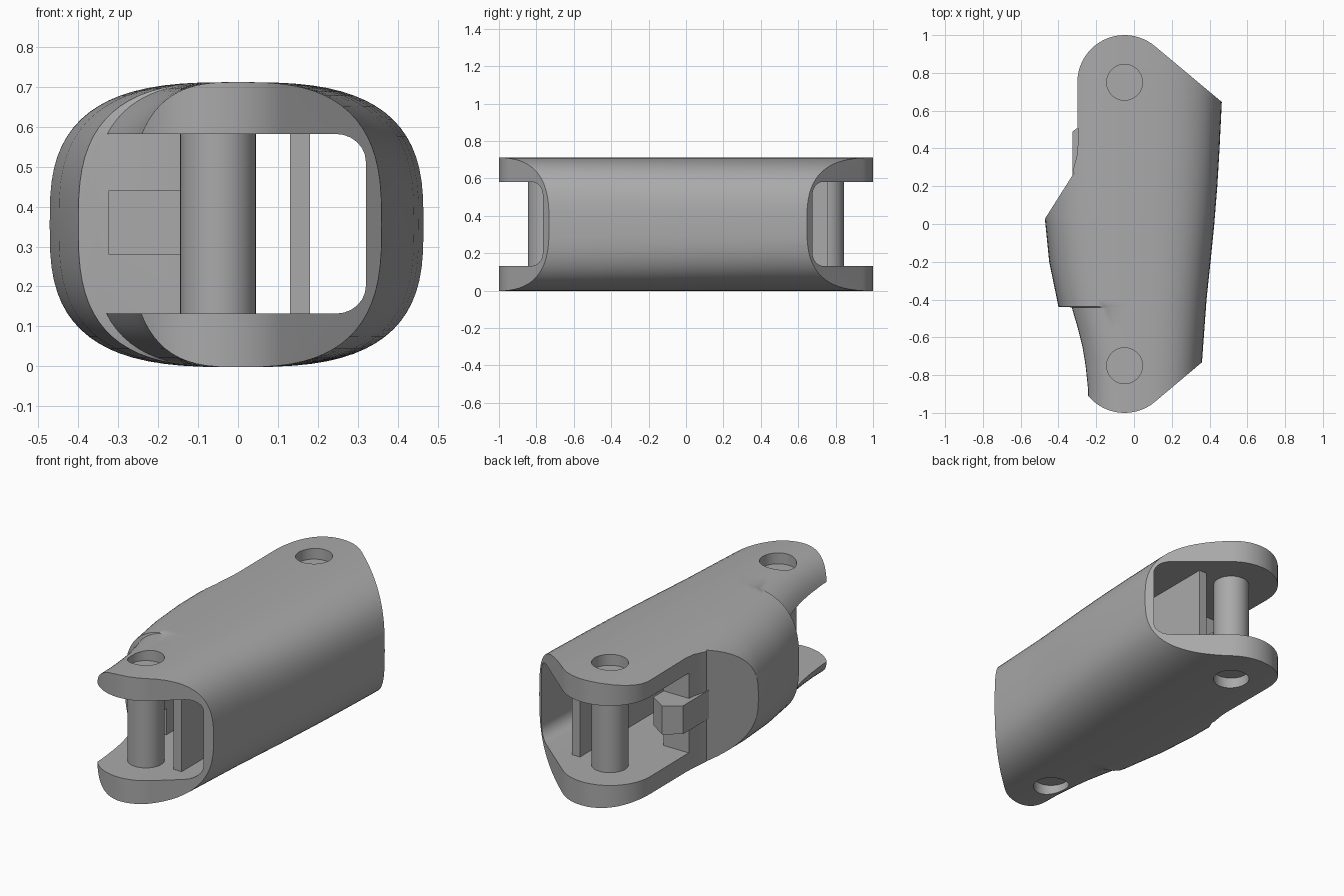
import bpy, bmesh, math

if "Cube" in bpy.data.objects:
    bpy.data.objects.remove(bpy.data.objects["Cube"])

grey = bpy.data.materials.new("plain grey")
grey.diffuse_color = (0.40, 0.40, 0.40, 1)
grey.use_nodes = True
grey.node_tree.nodes["Principled BSDF"].inputs["Base Color"].default_value = grey.diffuse_color


def loft(name, rings):
    """Closed solid through a list of equal-length rings of points."""
    bm = bmesh.new()
    vs = [[bm.verts.new(p) for p in r] for r in rings]
    n = len(rings[0])
    for a, b in zip(vs, vs[1:]):
        for i in range(n):
            j = (i + 1) % n
            bm.faces.new((a[i], a[j], b[j], b[i]))
    bm.faces.new(vs[0])
    bm.faces.new(vs[-1])
    bmesh.ops.recalc_face_normals(bm, faces=bm.faces)
    me = bpy.data.meshes.new(name)
    bm.to_mesh(me)
    bm.free()
    me.materials.append(grey)
    ob = bpy.data.objects.new(name, me)
    bpy.context.collection.objects.link(ob)
    return ob


def prism(name, outline, z0, z1):
    return loft(name, [[(x, y, z) for x, y in outline] for z in (z0, z1)])


def box(name, x0, x1, y0, y1, z0, z1):
    return prism(name, [(x0, y0), (x1, y0), (x1, y1), (x0, y1)], z0, z1)


def arc(cx, cy, r, a0, a1, n):
    return [(cx + r * math.cos(math.radians(a0 + (a1 - a0) * i / n)),
             cy + r * math.sin(math.radians(a0 + (a1 - a0) * i / n))) for i in range(n + 1)]


def lerp(table, y):
    for (y0, v0), (y1, v1) in zip(table, table[1:]):
        if y <= y1:
            return v0 + (v1 - v0) * (y - y0) / (y1 - y0)
    return table[-1][1]


def smooth(ob, angle=30):
    bpy.ops.object.select_all(action='DESELECT')
    ob.select_set(True)
    bpy.context.view_layer.objects.active = ob
    bpy.ops.object.shade_smooth_by_angle(angle=math.radians(angle))


# Half widths along the length, left and right
RIGHT = [(-1.2, .325), (-.73, .36), (-.4, .384), (-.2, .405), (0, .425),
         (.2, .441), (.4, .453), (.65, .465), (1.2, .48)]
LEFT = [(-1.2, .26), (-.87, .27), (-.75, .284), (-.65, .302), (-.55, .33), (-.442, .365),
        (-.438, .40), (-.2, .449), (.03, .472), (.3, .475), (1.2, .475)]
MID, HALF, POWER = .355, .357, 2.9
LOW, HIGH = .132, .582


def section(y, n=72):
    ring = []
    for i in range(n):
        t = 2 * math.pi * i / n
        c, s = math.cos(t), math.sin(t)
        w = lerp(RIGHT if c > 0 else LEFT, y)
        ring.append((math.copysign(abs(c) ** (2 / POWER), c) * w, y,
                     MID + math.copysign(abs(s) ** (2 / POWER), s) * HALF))
    return ring


def cavity_section(y):
    r = .07
    x = lerp(RIGHT, y) - .037 - r
    pts = [(-.14, LOW)] + arc(x, LOW + r, r, -90, 0, 6) + arc(x, HIGH - r, r, 0, 90, 6) + [(-.14, HIGH)]
    return [(px, y, pz) for px, pz in pts]


# Rounded outer body
ys = sorted({y for y, _ in RIGHT + LEFT})
shell = loft("outer_shell", [section(y) for y in ys])

# Plan outline that trims the ends and the slanted left face
plan = ([(.6, .533)] + arc(-.05, .75, .25, 50, 180, 28)
        + [(-.297, .42), (-.303, .36), (-.323, .285), (-.318, .27), (-.47, .03), (-.62, -.207), (-.62, -.87)]
        + arc(-.05, -.75, .25, -151, -50, 24) + [(.6, -.53)])
cutters = [(prism("plan_cutter", plan, -.3, 1.1), 'INTERSECT')]

# Through cavity and the left openings at both ends
cutters.append((loft("cavity_cutter", [cavity_section(y) for y, _ in RIGHT]), 'DIFFERENCE'))
cutters.append((box("front_opening_cutter", -.7, 0, -1.3, -.44, LOW, HIGH), 'DIFFERENCE'))
cutters.append((box("back_opening_cutter", -.7, 0, .40, 1.3, LOW, HIGH), 'DIFFERENCE'))

# Pin holes
for end in (-1, 1):
    hole = arc(-.05, .75 * end, .095, 0, 360, 40)[:-1]
    cutters.append((prism("hole_cutter", hole, -.3, 1.1), 'DIFFERENCE'))

for cutter, op in cutters:
    m = shell.modifiers.new("cut", 'BOOLEAN')
    m.operation, m.object, m.solver = op, cutter, 'EXACT'
    cutter.hide_render = True

# Bake the cuts and drop the cutters
bpy.context.view_layer.update()
deps = bpy.context.evaluated_depsgraph_get()
baked = bpy.data.meshes.new_from_object(shell.evaluated_get(deps))
shell.modifiers.clear()
shell.data = baked
for cutter, _ in cutters:
    bpy.data.objects.remove(cutter)
smooth(shell)

# Hinge pins, recessed in their holes
for end, name in ((-1, "front_pin"), (1, "back_pin")):
    circle = arc(-.05, .75 * end, .095, 0, 360, 40)[:-1]
    smooth(prism(name, circle, .06, .65))

# Inner rib and the pointed stop block
box("inner_rib", .13, .18, -.76, .76, LOW - .01, HIGH + .01)
prism("stop_block", [(-.14, -.46), (-.14, .49), (-.24, .555), (-.325, .49), (-.325, -.46)], .28, .44)
